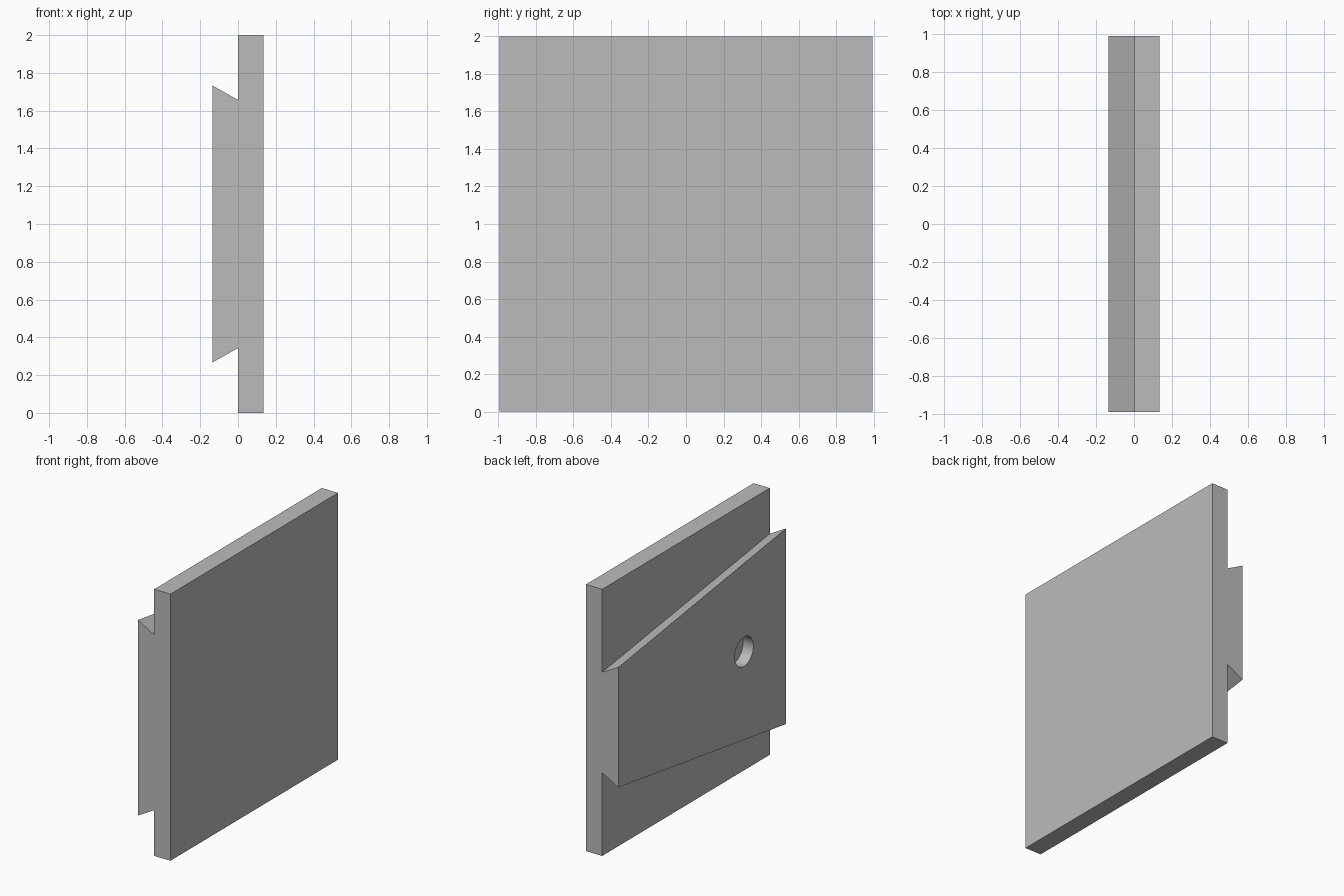
import bpy
import bmesh
from math import pi
from mathutils import Matrix

default = bpy.data.objects.get("Cube")
if default:
    bpy.data.objects.remove(default, do_unlink=True)

HALF_Y = 0.993   # half length of the plate
T = 0.135        # thickness of plate and of dovetail
MID = 1.0        # height of the centre line

# Single grey material
grey = bpy.data.materials.new("plain_grey")
grey.use_nodes = True
colour = (0.5, 0.5, 0.5, 1)
grey.diffuse_color = colour
grey.node_tree.nodes["Principled BSDF"].inputs["Base Color"].default_value = colour


def loft(name, sections):
    """Solid between two matching cross-sections, each (y, [(x, z), ...])."""
    bm = bmesh.new()
    rings = [[bm.verts.new((x, y, z)) for x, z in pts] for y, pts in sections]
    for ring in rings:
        bm.faces.new(ring)
    n = len(rings[0])
    for i in range(n):
        j = (i + 1) % n
        bm.faces.new((rings[0][i], rings[0][j], rings[1][j], rings[1][i]))
    bmesh.ops.recalc_face_normals(bm, faces=bm.faces)
    return finish(name, bm)


def finish(name, bm):
    mesh = bpy.data.meshes.new(name)
    bm.to_mesh(mesh)
    bm.free()
    mesh.materials.append(grey)
    obj = bpy.data.objects.new(name, mesh)
    bpy.context.collection.objects.link(obj)
    return obj


def profile(inner, outer):
    """Plate and dovetail outline: half heights at the root and the outer face."""
    upper = [(T, MID), (0, MID), (0, inner), (-T, outer)]
    return [(x, MID + h) for x, h in upper] + [(x, MID - h) for x, h in reversed(upper)]


# Back plate with a dovetail that narrows towards the back
body = loft("dovetail_plate", [(-HALF_Y, profile(0.657, 0.733)),
                               (HALF_Y, profile(0.378, 0.45))])

# Blind round hole in the outer face of the dovetail
bm = bmesh.new()
bmesh.ops.create_cone(bm, cap_ends=True, segments=48, radius1=0.11, radius2=0.11, depth=0.17,
                      matrix=Matrix.Translation((-T, -0.495, MID)) @ Matrix.Rotation(pi / 2, 4, "Y"))
cutter = finish("hole_cutter", bm)

cut = body.modifiers.new("hole", "BOOLEAN")
cut.operation = "DIFFERENCE"
cut.solver = "EXACT"
cut.object = cutter
bpy.context.view_layer.objects.active = body
body.select_set(True)
bpy.ops.object.modifier_apply(modifier=cut.name)
bpy.data.objects.remove(cutter, do_unlink=True)

# Smooth hole wall, sharp edges elsewhere
bpy.ops.object.shade_smooth_by_angle(angle=pi / 6)
